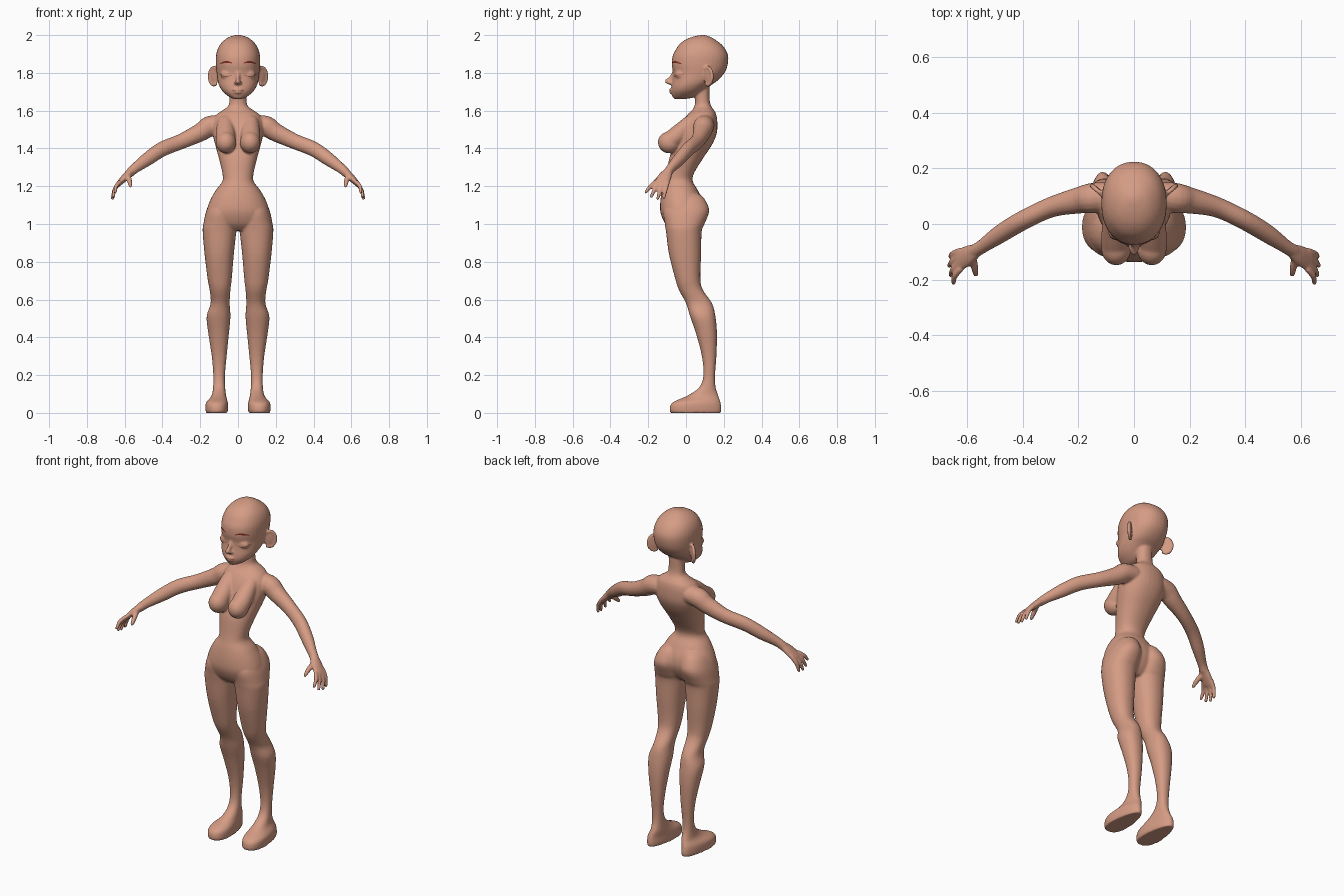
import bpy, bmesh, math
from mathutils import Vector, Matrix

if "Cube" in bpy.data.objects:
    bpy.data.objects.remove(bpy.data.objects["Cube"])


def material(name, rgb):
    m = bpy.data.materials.new(name)
    m.diffuse_color = (*rgb, 1)
    m.use_nodes = True
    m.node_tree.nodes["Principled BSDF"].inputs["Base Color"].default_value = m.diffuse_color
    return m


skin = material("skin", (0.66, 0.33, 0.23))
brow_red = material("brow_red", (0.22, 0.025, 0.015))
lash_brown = material("lash_brown", (0.30, 0.12, 0.08))


def smooth(rows, steps=4):
    """Catmull-Rom interpolation of section tuples."""
    out = []
    for i in range(len(rows) - 1):
        a, b, c, d = (rows[max(i - 1, 0)], rows[i], rows[i + 1],
                      rows[min(i + 2, len(rows) - 1)])
        for s in range(steps):
            t = s / steps
            out.append([0.5 * (2 * q + (r - p) * t + (2 * p - 5 * q + 4 * r - w) * t * t
                               + (3 * q - p - 3 * r + w) * t ** 3)
                        for p, q, r, w in zip(a, b, c, d)])
    return out + [list(rows[-1])]


def skin_rings(bm, rings):
    """Bridge rings of points into a closed skin."""
    vs = [[bm.verts.new(p) for p in ring] for ring in rings]
    n = len(vs[0])
    for a, b in zip(vs, vs[1:]):
        for i in range(n):
            bm.faces.new((a[i], a[(i + 1) % n], b[(i + 1) % n], b[i]))
    bm.faces.new(vs[0][::-1])
    bm.faces.new(vs[-1])


def column(bm, rows, power=2.0, n=32):
    """Level sections: z, x min, x max, y front, y back, taper to the back."""
    rings = []
    for z, x0, x1, y0, y1, taper in smooth(rows):
        ring = []
        for i in range(n):
            c, s = math.cos(math.tau * i / n), math.sin(math.tau * i / n)
            u = math.copysign(abs(c) ** (2 / power), c)
            v = math.copysign(abs(s) ** (2 / power), s)
            ring.append(((x0 + x1) / 2 + (x1 - x0) / 2 * u * (1 - taper * v),
                         (y0 + y1) / 2 + (y1 - y0) / 2 * v, z))
        rings.append(ring)
    skin_rings(bm, rings)


def limb(bm, rows, side=(0, 1, 0), n=16):
    """Tube along a path: x, y, z, half width along side, half thickness."""
    rows = smooth(rows)
    pts = [Vector(r[:3]) for r in rows]
    rings = []
    for i, r in enumerate(rows):
        t = (pts[min(i + 1, len(pts) - 1)] - pts[max(i - 1, 0)]).normalized()
        u = Vector(side)
        u = (u - t * u.dot(t)).normalized()
        v = t.cross(u)
        ring = lambda a, k: [pts[i] + t * k + u * r[3] * a * math.cos(math.tau * j / n)
                             + v * r[4] * a * math.sin(math.tau * j / n) for j in range(n)]
        cap = min(r[3], r[4])
        if i == 0:      # rounded start
            rings += [ring(math.cos(q), -cap * math.sin(q)) for q in (1.35, 0.9, 0.45)]
        rings.append(ring(1, 0))
        if i == len(rows) - 1:  # rounded end
            rings += [ring(math.cos(q), cap * math.sin(q)) for q in (0.45, 0.9, 1.35)]
    skin_rings(bm, rings)


def ball(bm, loc, size, turn=0):
    m = Matrix.Translation(loc) @ Matrix.Rotation(turn, 4, 'Z') @ Matrix.Diagonal((*size, 1))
    bmesh.ops.create_uvsphere(bm, u_segments=24, v_segments=16, radius=1, matrix=m)


# ---- paired parts, built on the +x side
bm = bmesh.new()

# leg and foot
column(bm, [
    (1.16, .03, .11, -.07, .07, 0), (1.13, .012, .14, -.09, .10, 0),
    (1.07, .002, .168, -.12, .123, 0), (1.0, .004, .183, -.112, .098, 0),
    (.96, .009, .187, -.106, .083, 0), (.84, .022, .177, -.09, .08, 0),
    (.71, .033, .161, -.057, .076, 0), (.65, .04, .15, -.037, .09, 0),
    (.58, .044, .145, 0, .138, 0), (.51, .04, .166, .022, .156, 0),
    (.42, .048, .157, .053, .164, 0), (.30, .06, .139, .084, .161, 0),
    (.20, .069, .131, .092, .154, 0), (.135, .068, .132, .07, .157, .05),
    (.09, .063, .14, .005, .172, .12), (.055, .056, .167, -.072, .183, .25),
    (.02, .055, .17, -.087, .188, .25), (0, .058, .167, -.083, .185, .25)], 2.2)

# arm
limb(bm, [(.09, .10, 1.527, .052, .05), (.15, .093, 1.517, .055, .055),
          (.20, .085, 1.485, .048, .049), (.30, .060, 1.437, .037, .041),
          (.40, .013, 1.397, .035, .040), (.48, -.035, 1.343, .033, .036),
          (.545, -.08, 1.295, .025, .027), (.575, -.098, 1.268, .025, .024)])

# hand, fingers and thumb
limb(bm, [(.56, -.09, 1.282, .022, .022), (.595, -.112, 1.25, .036, .02),
          (.632, -.131, 1.212, .041, .014)])
tips = [(.650, -.213, 1.168), (.660, -.184, 1.145), (.665, -.150, 1.135), (.661, -.117, 1.140)]
for k, tip in enumerate(tips):
    base = Vector((.626, -.164 + .0225 * k, 1.222))
    mid = base.lerp(Vector(tip), .5) + Vector((.008, 0, .004))
    limb(bm, [(*base, .012, .012), (*mid, .0115, .0115), (*tip, .009, .009)], n=10)
limb(bm, [(.585, -.115, 1.258, .017, .017), (.574, -.155, 1.228, .014, .014),
          (.570, -.182, 1.202, .010, .010)], (1, 0, 0), 10)

# breast
limb(bm, [(.066, .02, 1.535, .045, .04), (.066, -.04, 1.475, .052, .05),
          (.066, -.078, 1.443, .052, .05)], (1, 0, 0), 24)
ball(bm, (.064, -.088, 1.432), (.054, .061, .058))

# ear: thin bowl with a raised rim
ball(bm, (.127, .118, 1.782), (.034, .009, .05), .75)
rim = []
for i in range(9):
    a = -2.0 + 4.2 * i / 8
    d = .034 * math.cos(a)
    rim.append((.127 + .74 * d, .116 + .66 * d, 1.782 + .047 * math.sin(a), .009, .009))
limb(bm, rim, (.68, -.73, 0), 10)

# closed eyelid
ball(bm, (.06, -.035, 1.79), (.034, .024, .023), .25)

# mirror to the other side
copy = bmesh.ops.duplicate(bm, geom=bm.verts[:] + bm.edges[:] + bm.faces[:])["geom"]
for v in copy:
    if isinstance(v, bmesh.types.BMVert):
        v.co.x *= -1

# ---- central parts
# torso and neck
torso = [(1.72, .045, .04, .125), (1.66, .045, .048, .125), (1.625, .052, .045, .133),
         (1.60, .085, .03, .150), (1.58, .112, .008, .160), (1.54, .132, -.02, .166),
         (1.48, .134, -.045, .163), (1.42, .121, -.065, .138), (1.35, .102, -.088, .092),
         (1.27, .083, -.103, .043), (1.225, .083, -.113, .036), (1.18, .117, -.126, .062),
         (1.12, .150, -.136, .09), (1.06, .166, -.135, .095), (1.0, .150, -.11, .07),
         (.965, .09, -.075, .04)]
column(bm, [(z, -w, w, f, b, 0) for z, w, f, b in torso], 2.2)

# head
head = [(1.662, .02, -.062, .0), (1.672, .045, -.071, .045), (1.70, .080, -.078, .085),
        (1.73, .099, -.077, .125), (1.76, .108, -.072, .168), (1.80, .113, -.068, .204),
        (1.84, .117, -.075, .220), (1.885, .117, -.072, .224), (1.92, .110, -.056, .212),
        (1.95, .095, -.036, .189), (1.975, .071, -.004, .156), (1.991, .045, .035, .128),
        (2.0, .015, .075, .10)]
column(bm, [(z, -w, w, f, b, 0) for z, w, f, b in head], 2.2)

# nose and lips
limb(bm, [(0, -.062, 1.805, .010, .010), (0, -.080, 1.775, .010, .010),
          (0, -.101, 1.755, .013, .012)], (1, 0, 0), 12)
ball(bm, (0, -.085, 1.748), (.021, .016, .010))
ball(bm, (0, -.075, 1.711), (.028, .015, .008))
ball(bm, (0, -.074, 1.697), (.024, .015, .008))

bmesh.ops.recalc_face_normals(bm, faces=bm.faces[:])
mesh = bpy.data.meshes.new("body")
bm.to_mesh(mesh)
bm.free()
body = bpy.data.objects.new("body", mesh)
bpy.context.collection.objects.link(body)
mesh.materials.append(skin)

# fuse everything into one soft skin
fuse = body.modifiers.new("fuse", 'REMESH')
fuse.mode = 'VOXEL'
fuse.voxel_size = .006
fuse.use_smooth_shade = True
soften = body.modifiers.new("soften", 'SMOOTH')
soften.factor = .5
soften.iterations = 5

# ---- thin face plates laid on the skin
bpy.context.view_layer.update()
surface = body.evaluated_get(bpy.context.evaluated_depsgraph_get())


def face_plate(name, mat, x0, x1, height, half, n=12):
    """Strip following z = height(t), thinning to both ends."""
    bm = bmesh.new()
    for sign in (-1, 1):
        rows = []
        for i in range(n + 1):
            t = i / n
            x = sign * (x0 + (x1 - x0) * t)
            w = half * (.35 + .65 * math.sin(math.pi * t))
            row = []
            for k in (-1, 0, 1):
                z = height(t) + k * w
                hit, loc, nor, _ = surface.ray_cast(Vector((x, -1, z)), Vector((0, 1, 0)))
                p = loc + nor * .002 if hit else Vector((x, -.05, z))
                row.append(bm.verts.new(p))
            rows.append(row)
        for a, b in zip(rows, rows[1:]):
            for k in (0, 1):
                quad = (a[k], b[k], b[k + 1], a[k + 1])
                bm.faces.new(quad if sign > 0 else quad[::-1])
    me = bpy.data.meshes.new(name)
    bm.to_mesh(me)
    bm.free()
    me.materials.append(mat)
    bpy.context.collection.objects.link(bpy.data.objects.new(name, me))


face_plate("eyebrows", brow_red, .032, .094, lambda t: 1.852 + .008 * math.sin(math.pi * t) - .004 * t, .005)
face_plate("eyelashes", lash_brown, .03, .096, lambda t: 1.789 - .010 * math.sin(math.pi * t) + .004 * t, .0022)
face_plate("mouth_line", lash_brown, 0, .03, lambda t: 1.704 + .002 * t, .0013)
